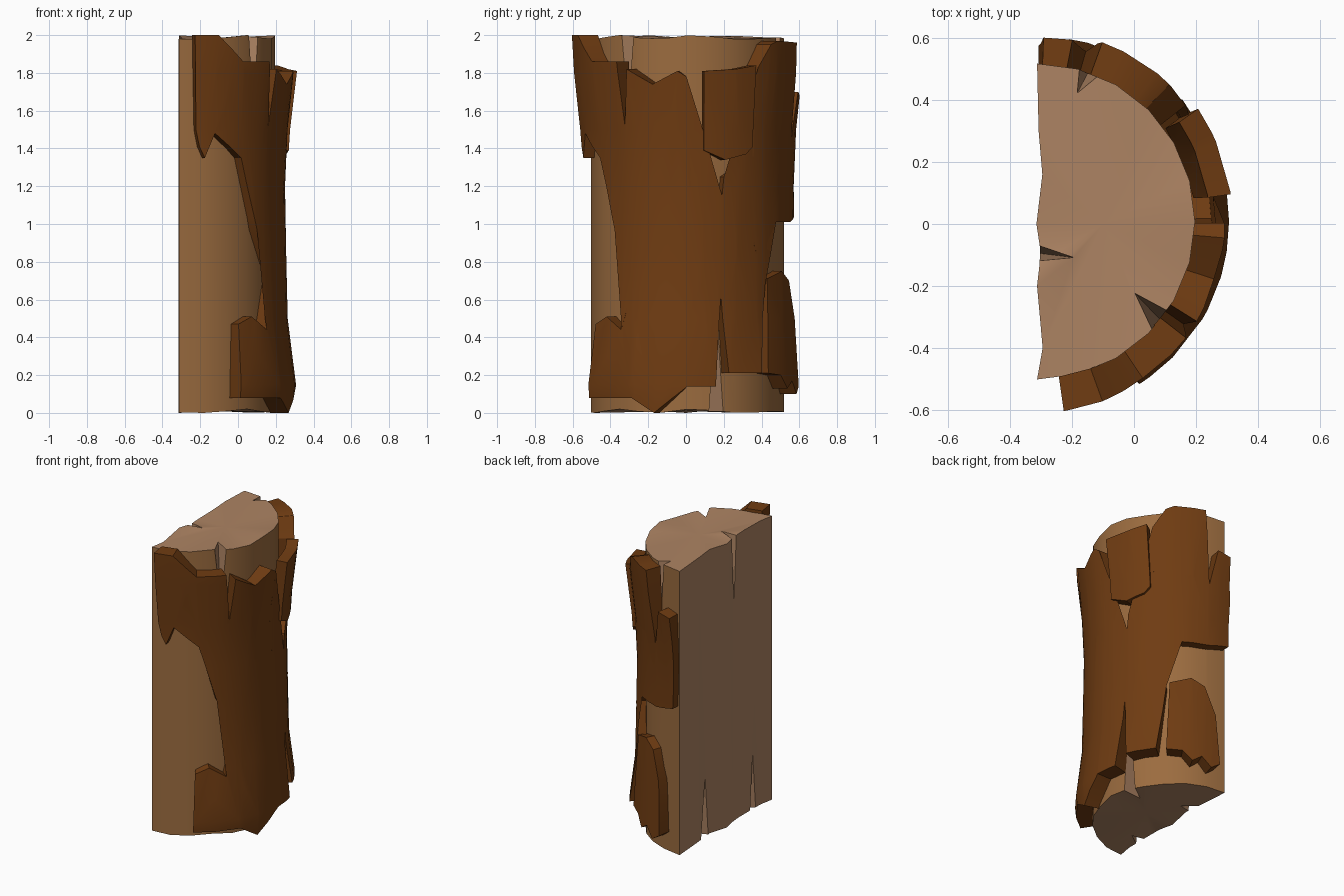
import bpy, bmesh, math
from mathutils import Vector

if "Cube" in bpy.data.objects:
    bpy.data.objects.remove(bpy.data.objects["Cube"])

CX, CY, R = -0.313, 0.008, 0.51   # log axis lies on the split face


def material(name, col):
    m = bpy.data.materials.new(name)
    m.diffuse_color = (*col, 1)
    m.use_nodes = True
    m.node_tree.nodes["Principled BSDF"].inputs["Base Color"].default_value = m.diffuse_color
    return m


BARK = material("bark_brown", (0.16, 0.045, 0.006))
SAP = material("sapwood_tan", (0.33, 0.15, 0.05))
CUT = material("cut_wood", (0.42, 0.23, 0.125))


def polar(r, deg, z):
    a = math.radians(deg)
    return Vector((CX + r * math.cos(a), CY + r * math.sin(a), z))


def make_object(name, bm, mats):
    bmesh.ops.recalc_face_normals(bm, faces=bm.faces)
    me = bpy.data.meshes.new(name)
    bm.to_mesh(me)
    bm.free()
    for m in mats:
        me.materials.append(m)
    ob = bpy.data.objects.new(name, me)
    bpy.context.collection.objects.link(ob)
    return ob


def smooth(ob):
    bpy.ops.object.select_all(action='DESELECT')
    ob.select_set(True)
    bpy.context.view_layer.objects.active = ob
    bpy.ops.object.shade_smooth_by_angle(angle=math.radians(28))


def lerp_table(table, z):
    for (z0, r0), (z1, r1) in zip(table, table[1:]):
        if z <= z1:
            return r0 + (r1 - r0) * max(0, z - z0) / (z1 - z0)
    return table[-1][1]


# bark piece: outline in (angle, height), diced, wrapped on the log and thickened
def bark(name, outline, outer, inner):
    flat = bmesh.new()
    flat.faces.new([flat.verts.new((a, z, 0)) for a, z in outline])
    bmesh.ops.triangulate(flat, faces=flat.faces[:])
    cuts = [((a, 0, 0), (1, 0, 0)) for a in range(-81, 90, 18)]
    cuts += [((0, z, 0), (0, 1, 0)) for z in (0.15, 0.5, 0.85, 1.2, 1.5, 1.8)]
    for co, no in cuts:
        bmesh.ops.bisect_plane(flat, geom=flat.verts[:] + flat.edges[:] + flat.faces[:],
                               plane_co=co, plane_no=no, dist=1e-5)
    bm = bmesh.new()
    out = {v: bm.verts.new(polar(lerp_table(outer, v.co.y), v.co.x, v.co.y)) for v in flat.verts}
    inn = {v: bm.verts.new(polar(lerp_table(inner, v.co.y), v.co.x, v.co.y)) for v in flat.verts}
    for f in flat.faces:
        bm.faces.new([out[v] for v in f.verts])
        bm.faces.new([inn[v] for v in reversed(f.verts)])
    for e in flat.edges:
        if len(e.link_faces) == 1:
            a, b = e.verts
            bm.faces.new([out[a], out[b], inn[b], inn[a]])
    flat.free()
    smooth(make_object(name, bm, [BARK]))


# split log core: arc plus a slightly wavy split face
profile = [polar(R, -90 + 15 * i, 0) for i in range(13)]
profile += [Vector((x, y, 0)) for x, y in
            ((-0.308, 0.3), (-0.296, 0.16), (-0.315, 0.0), (-0.303, -0.08),
             (-0.305, -0.13), (-0.313, -0.2), (-0.295, -0.4))]
bm = bmesh.new()
n = len(profile)
low, top = [], []
for i, p in enumerate(profile):
    w = 0.5 + 0.5 * math.sin(p.y * 14 + p.x * 5)
    low.append(bm.verts.new((p.x, p.y, 0.02 * w)))
    top.append(bm.verts.new((p.x, p.y, 2 - 0.022 * (1 - w))))
c0, c1 = bm.verts.new((-0.1, 0, 0.01)), bm.verts.new((-0.1, 0, 1.985))
for i in range(n):
    j = (i + 1) % n
    bm.faces.new((low[i], low[j], top[j], top[i]))
    bm.faces.new((low[j], low[i], c0))
    bm.faces.new((top[i], top[j], c1))
core = make_object("log_core", bm, [SAP, CUT])


# drying cracks: thin wedges cut into the ends of the log
def crack(surface, deep, width, z_end, z_tip):
    s, d = Vector((*surface, 0)), Vector((*deep, 0))
    axis = (s - d)
    side = Vector((-axis.y, axis.x, 0)).normalized() * width / 2
    over = 0.06 if z_end > 1 else -0.06
    k = 1.15
    pts = [d + axis * k + side * k, d + axis * k - side * k, d]
    b = bmesh.new()
    v = [b.verts.new((p.x, p.y, z_end + over)) for p in pts]
    tip = s + axis.normalized() * 0.012
    v.append(b.verts.new((tip.x, tip.y, z_tip)))
    for idx in ((0, 1, 2), (0, 3, 1), (1, 3, 2), (2, 3, 0)):
        b.faces.new([v[q] for q in idx])
    cutter = make_object("crack_cutter", b, [CUT])
    cutter.hide_render = True
    mod = core.modifiers.new("crack", 'BOOLEAN')
    mod.operation = 'DIFFERENCE'
    mod.solver = 'EXACT'
    mod.object = cutter
    return cutter


cutters = [
    crack((0.095, -0.32), (-0.01, -0.21), 0.10, 2, 1.5),
    crack((-0.145, 0.495), (-0.19, 0.41), 0.08, 2, 1.5),
    crack((-0.305, -0.095), (-0.18, -0.11), 0.055, 2, 1.45),
    crack((0.172, 0.16), (0.03, 0.11), 0.09, 0, 0.62),
    crack((-0.302, 0.22), (-0.2, 0.2), 0.10, 0, 0.5),
    crack((-0.304, -0.3), (-0.2, -0.27), 0.08, 0, 0.45),
]
bpy.context.view_layer.update()
dg = bpy.context.evaluated_depsgraph_get()
mesh = bpy.data.meshes.new_from_object(core.evaluated_get(dg))
core.modifiers.clear()
core.data = mesh
for c in cutters:
    bpy.data.objects.remove(c)
mesh.materials.clear()
mesh.materials.append(SAP)
mesh.materials.append(CUT)
for f in mesh.polygons:   # outer curved faces are sapwood, the rest is cut wood
    radial = Vector((f.center.x - CX, f.center.y - CY, 0))
    f.material_index = 0 if radial.length > 0.47 and f.normal.dot(radial.normalized()) > 0.95 else 1
smooth(core)

# main bark sheet with ragged edges
bark("bark_main", [
    (-82, 2.0), (-81, 1.5), (-79, 1.41), (-76, 1.35), (-70.5, 1.48), (-54.5, 1.35),
    (-43, 0.97), (-29, 0.73), (-37, 0.44), (-48, 0.51), (-57, 0.47), (-58, 0.08),
    (-29, 0.08), (-17, 0.0), (0, 0.14), (14, 0.14), (18, 0.62), (21, 0.21), (40, 0.21),
    (46, 0.68), (38, 0.9), (56, 1.01), (74, 1.01), (88.5, 1.04), (89.5, 1.35), (88, 1.68),
    (79, 1.7), (74, 1.45), (70, 1.96), (51, 1.97), (46, 1.95), (38, 1.83), (38, 1.36),
    (20, 1.25), (19, 1.15), (1, 1.2), (-3, 1.45), (-0.5, 1.78), (-5, 1.81), (-18, 1.74),
    (-32, 1.82), (-35, 1.52), (-38, 1.86), (-56, 1.86), (-70, 2.0)],
    [(0, 0.607), (0.15, 0.62), (0.5, 0.576), (0.85, 0.568), (1.2, 0.562), (1.5, 0.575),
     (1.8, 0.607), (2, 0.618)],
    [(0, 0.505), (2, 0.505)])

# loose bark flake near the top, leaning outwards
bark("bark_flake_upper",
     [(8, 1.81), (8.5, 1.39), (20, 1.34), (32, 1.37), (36, 1.41), (35, 1.84), (24, 1.82)],
     [(1.34, 0.585), (1.5, 0.595), (1.84, 0.635)],
     [(1.34, 0.505), (1.84, 0.56)])

# loose bark flake near the bottom of the rear side
bark("bark_flake_lower",
     [(48, 0.71), (62, 0.75), (71, 0.7), (78, 0.5), (80, 0.14), (74, 0.1), (68, 0.17),
      (62, 0.13), (56, 0.2), (46, 0.21)],
     [(0.1, 0.60), (0.5, 0.58), (0.75, 0.565)],
     [(0.1, 0.51), (0.75, 0.503)])
